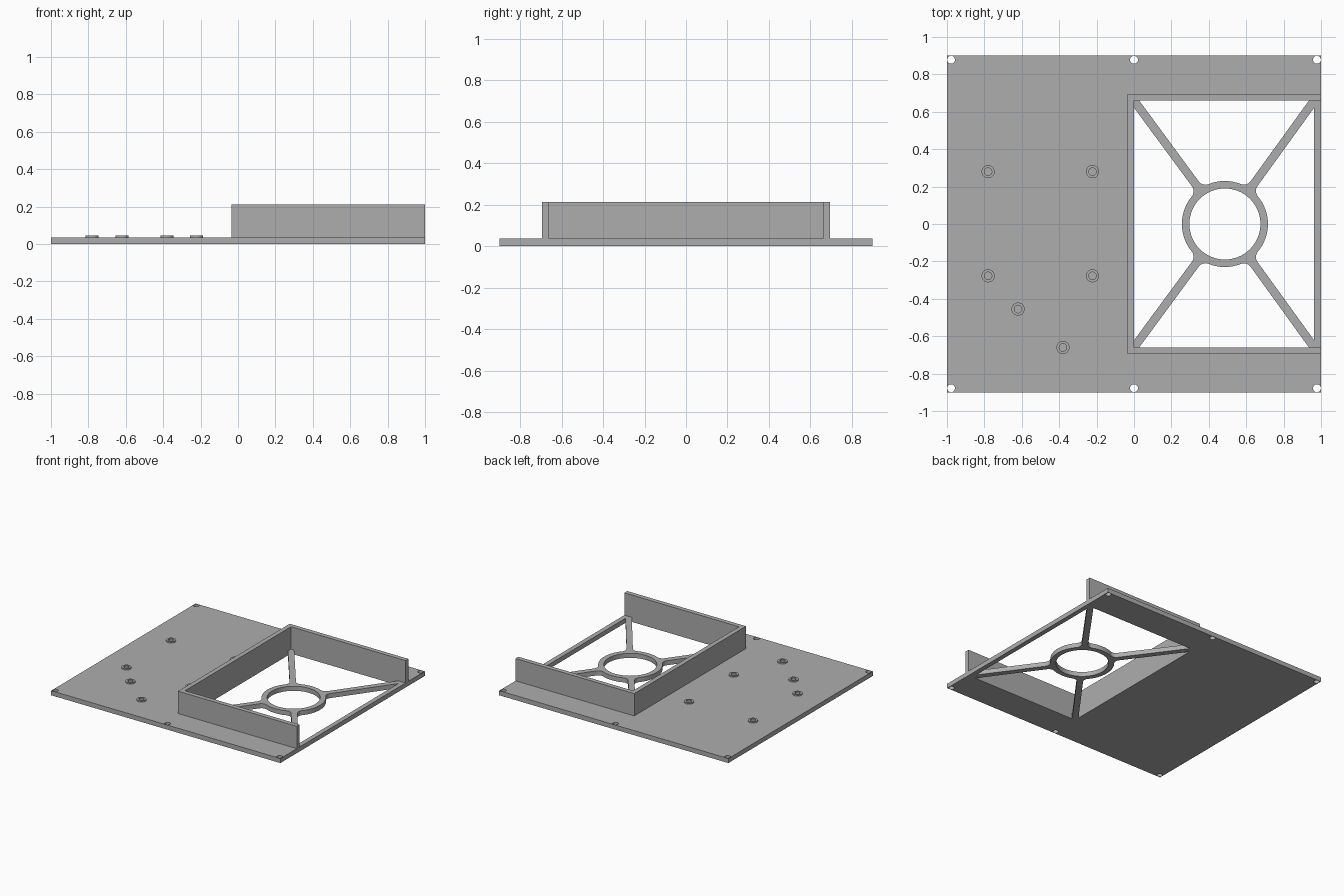
import bpy, bmesh
from math import sin, cos, pi, sqrt, atan2
from mathutils import Vector

cube = bpy.data.objects.get("Cube")
if cube:
    bpy.data.objects.remove(cube, do_unlink=True)

grey = bpy.data.materials.new("plain grey")
grey.use_nodes = True
colour = (0.42, 0.42, 0.42, 1)
grey.diffuse_color = colour
grey.node_tree.nodes["Principled BSDF"].inputs["Base Color"].default_value = colour

PLATE, WALL_TOP, BOSS_TOP = 0.036, 0.212, 0.046
LEFT, RIGHT, HALF = 0.0, 0.963, 0.66          # window limits
CENTRE = Vector((0.486, 0))
RING_IN, RING_OUT, SPOKE, FILLET = 0.19, 0.23, 0.0225, 0.045


def rect(x0, y0, x1, y1):
    return [(x0, y0), (x1, y0), (x1, y1), (x0, y1)]


def circle(x, y, r, n=32):
    return [(x + r * cos(2 * pi * i / n), y + r * sin(2 * pi * i / n)) for i in range(n)]


def arc(c, r, a0, a1, n):
    return [c + r * Vector((cos(a0 + (a1 - a0) * i / n), sin(a0 + (a1 - a0) * i / n)))
            for i in range(n + 1)]


def angle(v):
    return atan2(v.y, v.x)


def slab(name, loops, z0, z1):
    """Extrude a flat outline with holes between two heights."""
    curve = bpy.data.curves.new(name, "CURVE")
    curve.dimensions = "2D"
    curve.fill_mode = "BOTH"
    curve.extrude = (z1 - z0) / 2
    for loop in loops:
        spline = curve.splines.new("POLY")
        spline.points.add(len(loop) - 1)
        for point, co in zip(spline.points, loop):
            point.co = (co[0], co[1], 0, 1)
        spline.use_cyclic_u = True
    temp = bpy.data.objects.new(name + " outline", curve)
    bpy.context.collection.objects.link(temp)
    bpy.context.view_layer.update()
    deps = bpy.context.evaluated_depsgraph_get()
    mesh = bpy.data.meshes.new_from_object(temp.evaluated_get(deps))
    bpy.data.objects.remove(temp, do_unlink=True)
    bm = bmesh.new()
    bm.from_mesh(mesh)
    bmesh.ops.remove_doubles(bm, verts=bm.verts, dist=1e-5)
    bmesh.ops.translate(bm, verts=bm.verts, vec=(0, 0, (z0 + z1) / 2))
    bmesh.ops.recalc_face_normals(bm, faces=bm.faces)
    for f in bm.faces:
        f.smooth = False
        f.material_index = 0
    bm.to_mesh(mesh)
    bm.free()
    mesh.materials.clear()
    mesh.materials.append(grey)
    obj = bpy.data.objects.new(name, mesh)
    bpy.context.collection.objects.link(obj)
    return obj


def opening(corner_a, corner_b, axis, limit):
    """Gap between two neighbouring spokes, rounded where they join the ring."""
    ends, fillets = [], []
    for corner, side in ((corner_a, 1), (corner_b, -1)):
        d = (Vector(corner) - CENTRE).normalized()
        n = Vector((-d.y, d.x)) * side
        base = CENTRE + n * SPOKE
        ends.append(base + d * ((limit - base[axis]) / d[axis]))
        along = sqrt((RING_OUT + FILLET) ** 2 - (SPOKE + FILLET) ** 2)
        mid = CENTRE + d * along + n * (SPOKE + FILLET)
        start = angle(-n)
        turn = (angle(CENTRE - mid) - start + pi) % (2 * pi) - pi
        fillets.append((arc(mid, FILLET, start, start + turn, 8), angle(mid - CENTRE)))
    (fa, a0), (fb, a1) = fillets
    ring = arc(CENTRE, RING_OUT, a0, a0 + (a1 - a0) % (2 * pi), 16)
    return [ends[0]] + fa + ring[1:-1] + fb[::-1] + [ends[1]]


# Base plate with screw holes, spokes and ring
corners = [(RIGHT, -HALF), (RIGHT, HALF), (LEFT, HALF), (LEFT, -HALF)]
sides = [(0, RIGHT), (1, HALF), (0, LEFT), (1, -HALF)]
loops = [rect(-1, -0.9, 1, 0.9), circle(CENTRE.x, CENTRE.y, RING_IN, 64)]
loops += [opening(corners[i], corners[(i + 1) % 4], *sides[i]) for i in range(4)]
loops += [circle(x, y, 0.021) for x in (-0.978, 0, 0.978) for y in (-0.878, 0.878)]
slab("base_plate", loops, 0, PLATE)

# Three-sided wall around the window
T = 0.036
slab("surround_wall", [[(1, HALF), (1, HALF + T), (LEFT - T, HALF + T), (LEFT - T, -HALF - T),
                        (1, -HALF - T), (1, -HALF), (LEFT, -HALF), (LEFT, HALF)]], PLATE, WALL_TOP)

# Low mounting bosses
spots = [(x, y) for x in (-0.78, -0.222) for y in (-0.277, 0.28)]
spots += [(-0.62, -0.455), (-0.38, -0.66)]
for i, (x, y) in enumerate(spots):
    slab(f"mounting_boss_{i + 1}", [circle(x, y, 0.035), circle(x, y, 0.02)], PLATE, BOSS_TOP)
